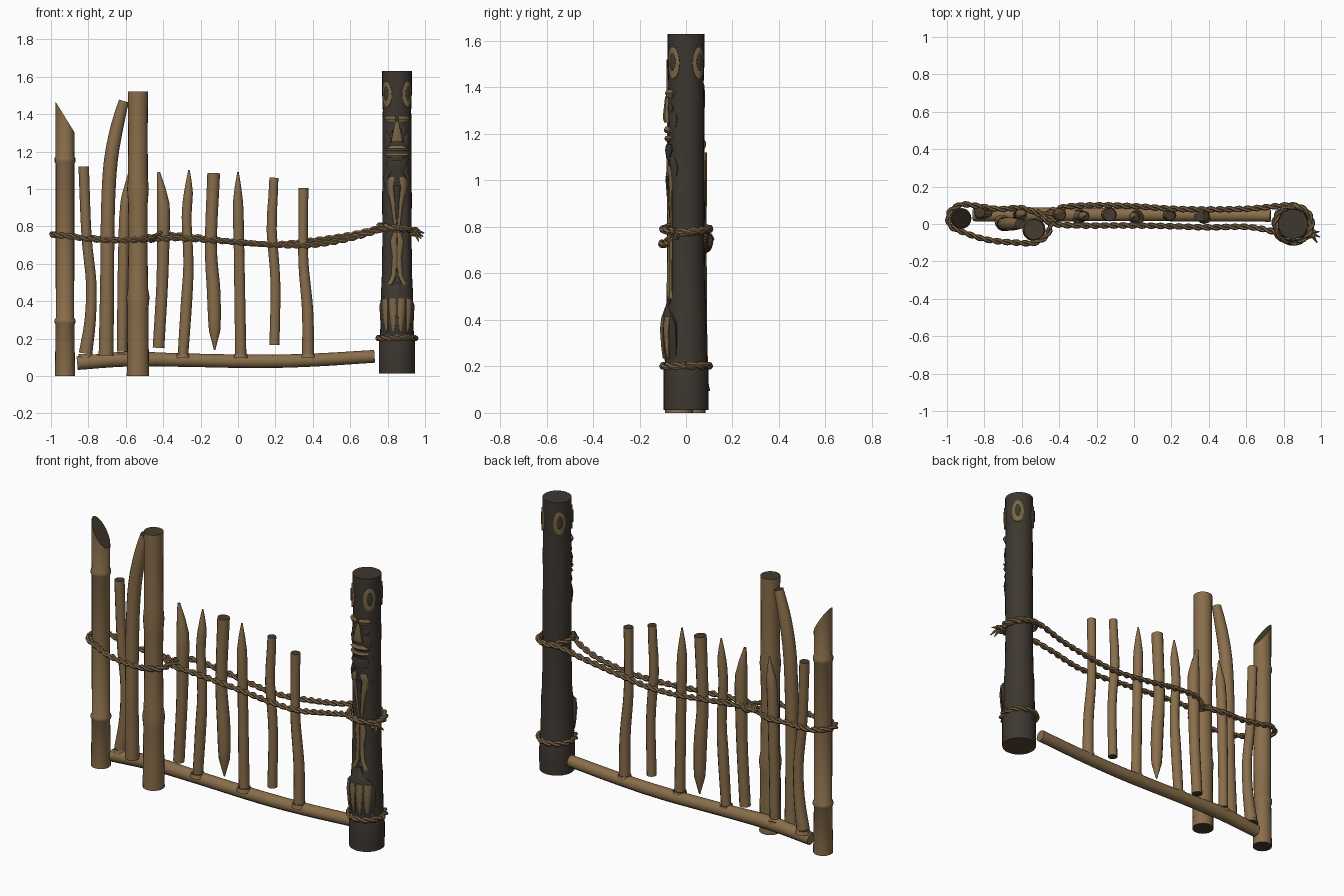
import bpy, bmesh, math
from mathutils import Vector


def material(name, rgb):
    m = bpy.data.materials.new(name)
    m.diffuse_color = (*rgb, 1)
    return m


WOOD = material("tan wood", (0.25, 0.155, 0.07))
END = material("dark cut end", (0.06, 0.045, 0.03))
DARK = material("charred wood", (0.048, 0.038, 0.030))
CARVE = material("carved ochre", (0.20, 0.135, 0.06))
ROPE = material("rope", (0.21, 0.135, 0.065))
BASE = material("brown base", (0.10, 0.06, 0.035))


def finish(name, bm, mats):
    bmesh.ops.recalc_face_normals(bm, faces=bm.faces)
    me = bpy.data.meshes.new(name)
    bm.to_mesh(me)
    bm.free()
    for m in mats:
        me.materials.append(m)
    for p in me.polygons:
        p.use_smooth = True
    me.set_sharp_from_angle(angle=math.radians(35))
    ob = bpy.data.objects.new(name, me)
    bpy.context.collection.objects.link(ob)
    return ob


def sample(pts, step):
    """Smooth path through points of any dimension (Catmull-Rom)."""
    v = [Vector(p) for p in pts]
    v = [2 * v[0] - v[1]] + v + [2 * v[-1] - v[-2]]
    out = []
    for a, b, c, d in zip(v, v[1:], v[2:], v[3:]):
        n = max(1, int((c - b).length / step))
        for i in range(n):
            t = i / n
            out.append(0.5 * (2 * b + (c - a) * t + (2 * a - 5 * b + 4 * c - d) * t * t
                              + (3 * b - a - 3 * c + d) * t ** 3))
    return out + [v[-2]]


def frames(pts, ref):
    for i, p in enumerate(pts):
        t = (pts[min(i + 1, len(pts) - 1)] - pts[max(i - 1, 0)]).normalized()
        a = Vector(ref).cross(t).normalized()
        yield p, a, t.cross(a)


def add_tube(bm, path, radii, sides, ref):
    rings = []
    for (p, a, b), r in zip(frames(path, ref), radii):
        rings.append([bm.verts.new(p + r * (math.cos(k * math.tau / sides) * a
                                            + math.sin(k * math.tau / sides) * b))
                      for k in range(sides)])
    for q, s in zip(rings, rings[1:]):
        for k in range(sides):
            n = (k + 1) % sides
            bm.faces.new((q[k], q[n], s[n], s[k]))
    bm.faces.new(rings[0][::-1]).material_index = 1
    bm.faces.new(rings[-1]).material_index = 1


def pole(name, pts, step=0.06, sides=14, mats=(WOOD, END), cut=None):
    """Round timber through (x, y, z, radius) points."""
    s = sample(pts, step)
    bm = bmesh.new()
    add_tube(bm, [p.to_3d() for p in s], [max(p[3], 0.003) for p in s], sides, (0, 1, 0))
    if cut:
        res = bmesh.ops.bisect_plane(bm, geom=bm.verts[:] + bm.edges[:] + bm.faces[:],
                                     plane_co=cut[0], plane_no=cut[1], clear_outer=True)
        edges = [e for e in res["geom_cut"] if isinstance(e, bmesh.types.BMEdge)]
        for f in bmesh.ops.holes_fill(bm, edges=edges)["faces"]:
            f.material_index = 1
    return finish(name, bm, mats)


def rope(name, pts, off=0.0085, rad=0.0095, pitch=0.1):
    """Two strands twisted round a path."""
    s = sample(pts, 0.012)
    bm = bmesh.new()
    for start in (0, math.pi):
        strand, dist, prev = [], 0, s[0]
        for p, a, b in frames(s, (0, 0, 1)):
            dist += (p - prev).length
            prev = p
            ph = start + dist / pitch * math.tau
            strand.append(p + off * (math.cos(ph) * a + math.sin(ph) * b))
        add_tube(bm, strand, [rad] * len(strand), 6, (0, 0, 1))
    return finish(name, bm, (ROPE, ROPE))


def ring(cx, cy, z, r, tilt=0.0):
    return [(cx + r * math.cos(k * math.tau / 16), cy + r * math.sin(k * math.tau / 16),
             z + tilt * math.cos(k * math.tau / 16)) for k in range(17)]


# Tall posts with swollen nodes
lx, ly = -0.925, 0.03
pole("left_post", [(lx, ly, z, r) for z, r in
     ((0, .054), (.275, .05), (.285, .056), (.3, .056), (.31, .049), (.7, .05), (1.135, .05),
      (1.145, .055), (1.165, .055), (1.175, .05), (1.6, .052))], step=9, sides=20,
     cut=((lx, ly, 1.385), (.17, 0, .105)))
pole("second_post", [(-.535, -.03, z, r) for z, r in
     ((0, .06), (.2, .057), (.36, .056), (.42, .062), (.47, .054), (.7, .051), (.92, .052),
      (1.0, .058), (1.06, .053), (1.3, .052), (1.52, .054))], step=9, sides=20)

# Bent branch and bottom rail
pole("bent_branch", [(-.705, .01, .11, .04), (-.70, .0, .5, .037), (-.695, 0, .9, .037),
                     (-.68, 0, 1.15, .037), (-.645, 0, 1.34, .034), (-.61, 0, 1.47, .027)])
pole("bottom_rail", [(-.86, .05, .068, .036), (-.6, .05, .09, .04), (-.3, .05, .085, .036),
                     (.1, .05, .078, .036), (.4, .048, .085, .035), (.73, .045, .105, .034)],
     mats=(WOOD, WOOD))

# Fence stakes: y, then (x, z, radius) up the stake
stakes = [
    (.062, ((-.815, .12, .036), (-.79, .3, .03), (-.785, .5, .028), (-.81, .75, .027), (-.825, 1.12, .028))),
    (.05, ((-.62, .13, .027), (-.615, .5, .029), (-.605, .85, .03), (-.595, .97, .025), (-.585, 1.08, .004))),
    (.05, ((-.425, .15, .031), (-.405, .5, .031), (-.40, .75, .034), (-.40, .92, .034), (-.425, 1.09, .008))),
    (.042, ((-.295, .10, .028), (-.275, .4, .03), (-.265, .6, .027), (-.275, .85, .026), (-.265, .98, .024), (-.262, 1.1, .004))),
    (.05, ((-.125, .14, .004), (-.125, .24, .03), (-.13, .45, .036), (-.145, .7, .032), (-.13, 1.085, .034))),
    (.037, ((.015, .10, .03), (.01, .4, .029), (.005, .7, .028), (0, .93, .027), (0, 1.09, .004))),
    (.045, ((.195, .165, .027), (.20, .5, .026), (.18, .78, .027), (.187, .95, .025), (.192, 1.06, .024))),
    (.042, ((.375, .10, .032), (.372, .35, .03), (.35, .6, .027), (.348, .8, .025), (.35, 1.005, .027))),
]
for i, (y, pts) in enumerate(stakes):
    pole(f"stake_{i + 1}", [(x, y, z, r) for x, z, r in pts], sides=12)
    if pts[0][1] <= .13:  # notch collar where the stake meets the rail
        pole(f"stake_collar_{i + 1}", [(pts[0][0], y, .095, .042), (pts[0][0], y, .118, .036)], 9, 12)

# Carved pole, front shaved flat along the figure
CX, R = 0.85, 0.08
totem = pole("carved_pole", [(CX, 0, z, r) for z, r in
             ((.012, .096), (.1, .097), (.19, .096), (.22, .09), (.45, .086), (.5, .082), (.6, .08),
              (.75, .078), (.9, .079), (.98, .079), (1.02, .078), (1.15, .077), (1.3, .078),
              (1.42, .076), (1.5, .079), (1.63, .079))], step=9, sides=28, mats=(DARK, DARK, BASE))
for v in totem.data.vertices:
    if .48 < v.co.z < 1.0:
        v.co.y = max(v.co.y, -.06)
for p in totem.data.polygons:
    if p.normal.z < -.9:
        p.material_index = 2


def relief(name, rows, mat, az=0.0, mirror=False):
    """Raised carving wrapped on the pole; rows are (z, left, right, height)."""
    rows = [(*rows[0][:3], -.03)] + list(rows) + [(*rows[-1][:3], -.03)]
    bm = bmesh.new()
    for sgn in ((1, -1) if mirror else (1,)):
        grid = []
        for z, u0, u1, d in rows:
            line = []
            for k in range(9):
                t = min(max((k - 1) / 6, 0), 1)
                h = d - .004 * (2 * t - 1) ** 2
                r = R + (-.03 if k in (0, 8) else h)
                a = az + sgn * (u0 + (u1 - u0) * t) / R
                line.append(bm.verts.new((CX + r * math.sin(a), -r * math.cos(a), z)))
            grid.append(line)
        for p, q in zip(grid, grid[1:]):
            for k in range(8):
                bm.faces.new((p[k], p[k + 1], q[k + 1], q[k]))
    finish(name, bm, (mat,))


def oval(z, w, h, d):
    return [(z + h * math.sin(t), -w * math.cos(t), w * math.cos(t), d)
            for t in (-1.5 + 3 * k / 10 for k in range(11))]


# Four big eyes round the top
for i in range(4):
    az = math.radians(45 + 90 * i)
    relief(f"top_eye_{i + 1}", oval(1.505, .034, .07, .005), CARVE, az)
    relief(f"top_pupil_{i + 1}", oval(1.51, .017, .037, .009), DARK, az)

# Face
relief("brow", [(1.355, .008, .06, .006), (1.375, .004, .068, .014), (1.39, .01, .06, .008)], CARVE, mirror=True)
relief("face_eye", [(1.29, .03, .05, .002), (1.31, .022, .064, .006), (1.33, .03, .05, .002)], DARK, mirror=True)
relief("nose", [(1.25, -.028, .028, .014), (1.27, -.024, .024, .02), (1.36, -.008, .008, .01)], CARVE)
relief("cheek", [(1.22, .04, .075, .002), (1.27, .032, .085, .007), (1.29, .05, .075, .002)], DARK, mirror=True)
relief("upper_lip", [(1.205, -.062, .062, .01), (1.215, -.058, .058, .016), (1.232, -.03, .03, .008)], CARVE)
relief("lower_lip", [(1.168, -.045, .045, .006), (1.18, -.06, .06, .014), (1.192, -.06, .06, .008)], CARVE)
relief("chin", [(1.09, -.03, .03, .004), (1.13, -.06, .06, .01), (1.155, -.05, .05, .006)], DARK)

# Long figure below the face
relief("raised_arm", [(.80, .004, .02, -.010), (.92, .012, .038, -.004), (1.02, .022, .062, .003),
                      (1.05, .012, .056, .006), (1.065, .02, .04, .002)], CARVE, mirror=True)
relief("chest", [(.84, -.008, .008, -.008), (.96, -.014, .014, 0), (1.02, -.02, .02, .008)], DARK)
relief("shoulder", [(1.0, .05, .08, .002), (1.06, .05, .088, .008), (1.1, .03, .07, .003)], DARK, mirror=True)
relief("skirt", [(.49, .03, .058, .002), (.54, .006, .036, -.006), (.64, .002, .03, -.009),
                 (.72, .004, .046, -.007), (.77, .002, .024, -.009)], CARVE, mirror=True)

# Lower head with long teeth
relief("lower_head", [(.225, -.085, .085, .012), (.30, -.09, .09, .024), (.38, -.088, .088, .029),
                      (.42, -.07, .07, .022), (.46, -.03, .03, .008), (.5, -.01, .01, -.004)], DARK)
for n, u in (("inner", .016), ("outer", .05)):
    relief(f"{n}_teeth", [(.235, u - .004, u + .004, .022), (.28, u - .010, u + .010, .028),
                          (.36, u - .012, u + .014, .034), (.415, u - .010, u + .016, .028)], CARVE, mirror=True)

# Ropes
rope("left_rope", [(-.42, .05, .755), (-.445, 0, .74), (-.465, -.06, .73), (-.53, -.1, .73), (-.62, -.1, .725),
                   (-.78, -.085, .73), (-.91, -.045, .748), (-.985, -.005, .755), (-.985, .065, .757),
                   (-.925, .103, .755), (-.85, .098, .742), (-.72, .08, .735), (-.6, .085, .73),
                   (-.5, .05, .74), (-.42, .02, .745)])
rope("long_rope", [(-.5, .03, .745), (-.42, 0, .735), (-.3, -.008, .735), (0, -.008, .715), (.2, -.012, .70),
                   (.4, -.018, .70), (.6, -.015, .735), (.74, -.04, .775), (.79, -.08, .79), (.87, -.098, .79),
                   (.935, -.05, .78), (.95, .02, .78), (.915, .075, .785), (.85, .1, .79), (.76, .095, .79),
                   (.6, .082, .755), (.4, .078, .725), (.2, .082, .705), (0, .095, .715), (-.2, .1, .74),
                   (-.38, .09, .755), (-.46, .05, .74), (-.52, .065, .74)])
rope("pole_wrap", ring(CX, 0, .79, .093, -.015))
rope("base_wrap", ring(CX, 0, .203, .099))
rope("knot", ring(-.435, .045, .745, .03, .02))
rope("end_knot", ring(.945, -.05, .765, .014, .008))

# Frayed rope ends
for i, (dx, dy, dz) in enumerate(((.05, -.02, 0), (.035, -.05, -.03), (.045, .01, -.02), (.02, -.03, -.045))):
    pole(f"frayed_end_{i + 1}", [(.945, -.05, .768, .009), (.945 + dx / 2, -.05 + dy / 2, .772 + dz / 2, .008),
                                 (.945 + dx, -.05 + dy, .765 + dz, .003)], .02, 6, (ROPE, ROPE))
